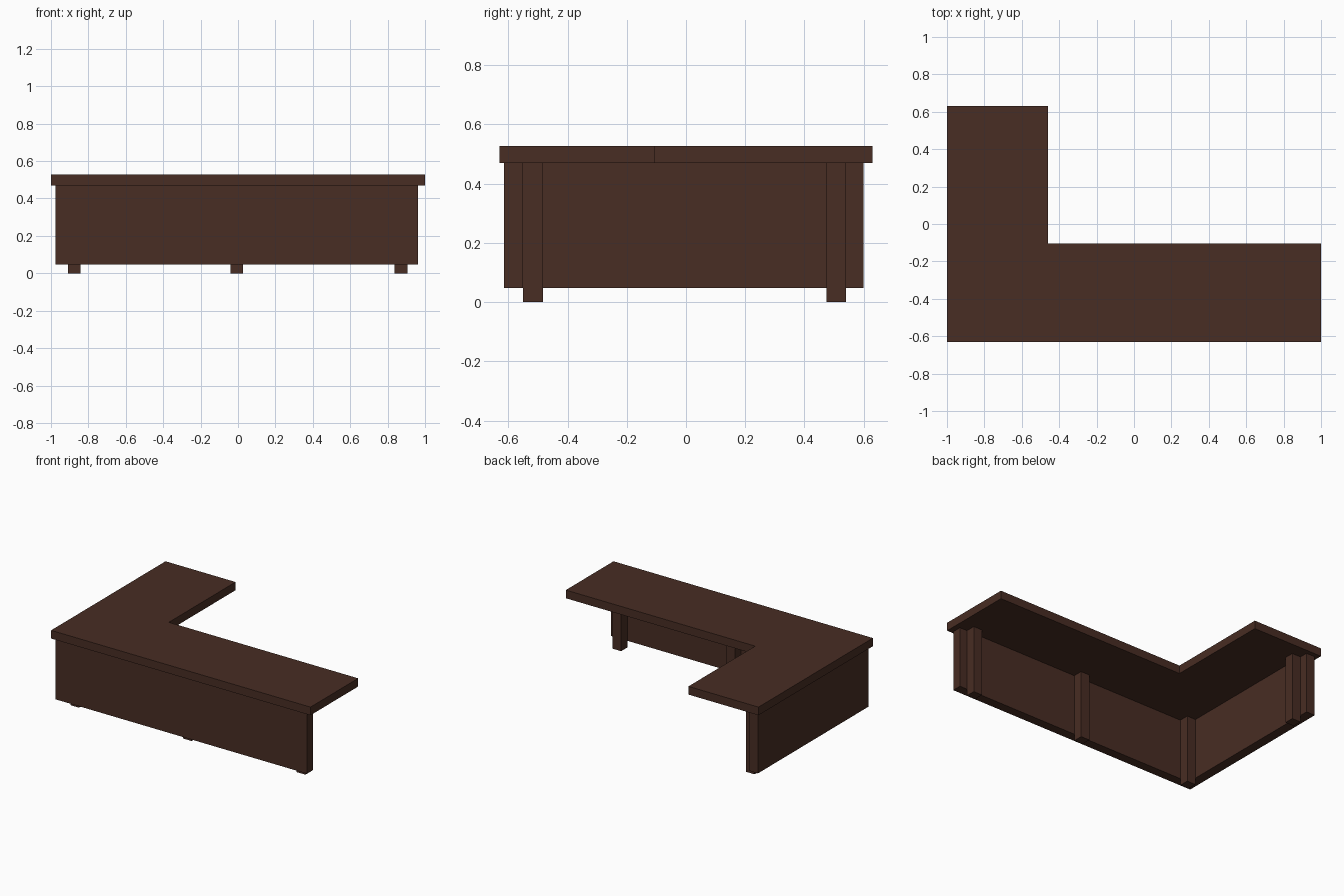
import bpy
import bmesh

cube = bpy.data.objects.get("Cube")
if cube:
    bpy.data.objects.remove(cube, do_unlink=True)

wood = bpy.data.materials.new("dark brown wood")
wood.use_nodes = True
colour = (0.065, 0.026, 0.017, 1)
wood.diffuse_color = colour
bsdf = next(n for n in wood.node_tree.nodes if n.type == "BSDF_PRINCIPLED")
bsdf.inputs["Base Color"].default_value = colour
bsdf.inputs["Roughness"].default_value = 0.8


def prism(name, outline, z0, z1):
    """Extrude a flat outline from z0 up to z1."""
    bm = bmesh.new()
    face = bm.faces.new([bm.verts.new((x, y, z0)) for x, y in outline])
    grown = bmesh.ops.extrude_face_region(bm, geom=[face])["geom"]
    top = [v for v in grown if isinstance(v, bmesh.types.BMVert)]
    bmesh.ops.translate(bm, verts=top, vec=(0, 0, z1 - z0))
    bmesh.ops.recalc_face_normals(bm, faces=bm.faces)
    mesh = bpy.data.meshes.new(name)
    bm.to_mesh(mesh)
    bm.free()
    mesh.materials.append(wood)
    obj = bpy.data.objects.new(name, mesh)
    bpy.context.collection.objects.link(obj)
    return obj


def l_shape(x0, y0, x1, y1, inner_x, inner_y):
    """Corner outline: a wing along the front and a wing running back."""
    return [(x0, y0), (x1, y0), (x1, inner_y),
            (inner_x, inner_y), (inner_x, y1), (x0, y1)]


# Corner desk top and the modesty panel below it
prism("desk_top", l_shape(-1, -0.63, 1, 0.63, -0.46, -0.105), 0.47, 0.527)
prism("modesty_panel", l_shape(-0.975, -0.615, 0.962, 0.6, -0.908, -0.55), 0.047, 0.47)

# Square legs against the inner side of the panel
leg = 0.067
for name, x, y in (("corner_leg", -0.908, -0.55),
                   ("middle_leg", -0.04, -0.55),
                   ("left_leg", 0.838, -0.55),
                   ("back_leg", -0.908, 0.474)):
    prism(name, [(x, y), (x + leg, y), (x + leg, y + leg), (x, y + leg)], 0, 0.47)
